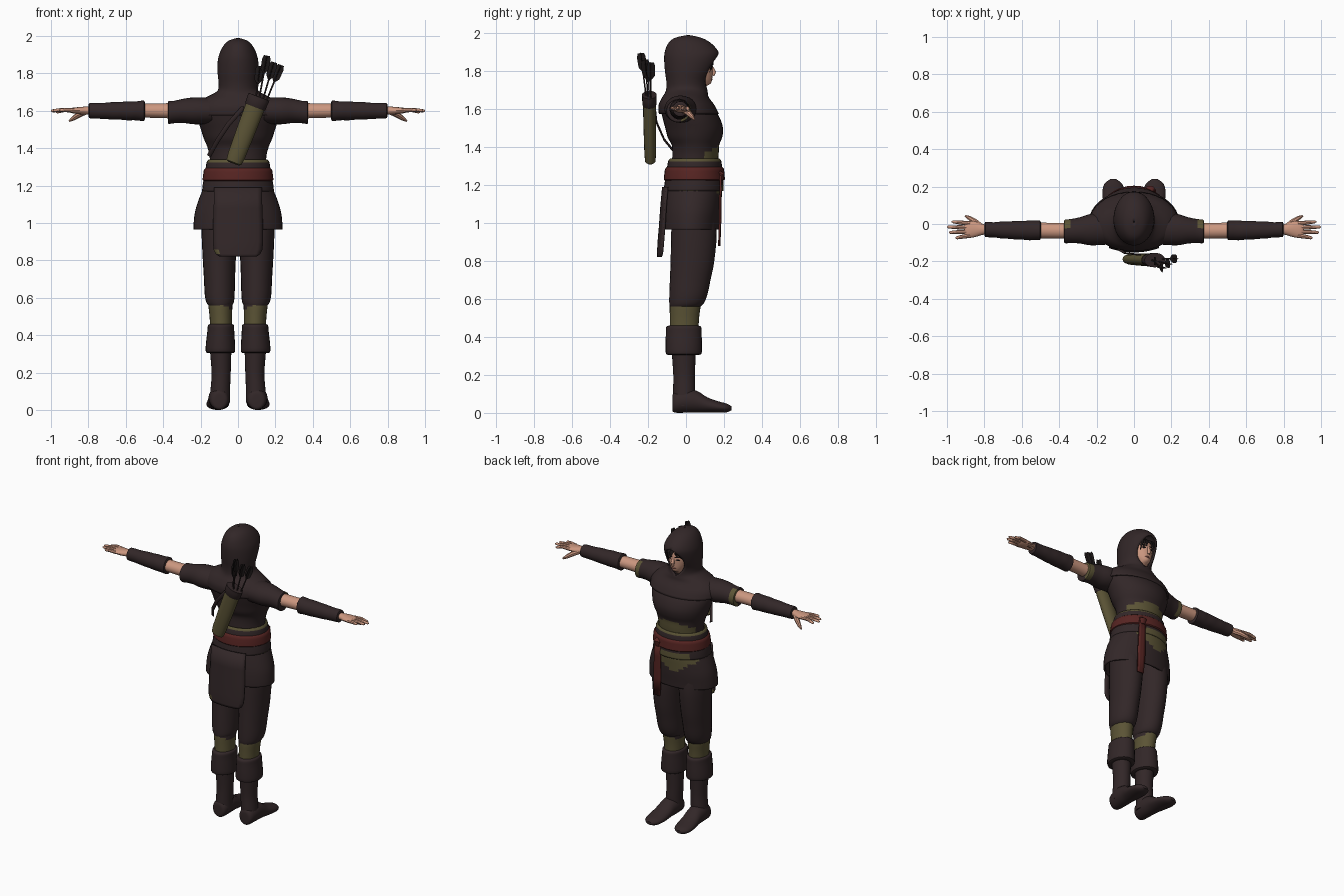
import bpy, bmesh, math
from mathutils import Vector

COLOURS = {
    "dark_cloth": (0.032, 0.020, 0.021),
    "olive_cloth": (0.105, 0.088, 0.036),
    "red_sash": (0.095, 0.018, 0.016),
    "skin": (0.60, 0.31, 0.215),
    "hair": (0.012, 0.009, 0.009),
    "lips": (0.36, 0.13, 0.10),
}
MATS = {}
for key, col in COLOURS.items():
    MATS[key] = bpy.data.materials.new(key)
    MATS[key].diffuse_color = (*col, 1)


def finish(name, bm, mats, rule=None, mirror=False, thick=0):
    bmesh.ops.remove_doubles(bm, verts=bm.verts, dist=1e-5)
    bmesh.ops.recalc_face_normals(bm, faces=bm.faces)
    if rule:
        for f in bm.faces:
            f.material_index = int(rule(f.calc_center_median()))
    me = bpy.data.meshes.new(name)
    bm.to_mesh(me)
    bm.free()
    for m in mats:
        me.materials.append(MATS[m])
    me.shade_smooth()
    me.set_sharp_from_angle(angle=math.radians(42))
    ob = bpy.data.objects.new(name, me)
    bpy.context.collection.objects.link(ob)
    if thick:
        sol = ob.modifiers.new("thickness", 'SOLIDIFY')
        sol.thickness, sol.offset = thick, -1
    if mirror:
        ob.modifiers.new("mirror", 'MIRROR')
    return ob


def smooth_rings(rings, sub):
    """Catmull-Rom interpolation between the given cross-sections."""
    out = []
    for i in range(len(rings) - 1):
        p0, p1 = rings[max(i - 1, 0)], rings[i]
        p2, p3 = rings[i + 1], rings[min(i + 2, len(rings) - 1)]
        for k in range(sub):
            t = k / sub
            out.append([0.5 * (2 * b + (c - a) * t + (2 * a - 5 * b + 4 * c - d) * t * t
                               + (3 * b - a - 3 * c + d) * t ** 3)
                        for a, b, c, d in zip(p0, p1, p2, p3)])
    out.append(list(rings[-1]))
    return out


def skin_rings(bm, loops, closed=True, cap=True):
    vs = [[bm.verts.new(p) for p in loop] for loop in loops]
    n = len(vs[0])
    for a, b in zip(vs, vs[1:]):
        for i in range(n if closed else n - 1):
            j = (i + 1) % n
            bm.faces.new((a[i], a[j], b[j], b[i]))
    if cap:
        bm.faces.new(vs[0])
        bm.faces.new(vs[-1])


def loft(name, axis, rings, mats, rule=None, mirror=False, thick=0, n=24, sub=3, gap=None):
    """Elliptical sections (t, centre a, centre b, radius a, radius b) along an axis."""
    loops = []
    for t, a, b, ra, rb in smooth_rings(rings, sub):
        g = gap(t, ra) if gap else 0
        loop = []
        for i in range(n + (1 if gap else 0)):
            w = math.pi / 2 + g + (2 * math.pi - 2 * g) * i / n
            u, v = a + ra * math.cos(w), b + rb * math.sin(w)
            loop.append({'z': (u, v, t), 'x': (t, u, v), 'y': (u, t, v)}[axis])
        loops.append(loop)
    bm = bmesh.new()
    skin_rings(bm, loops, closed=not gap, cap=not thick)
    return finish(name, bm, mats, rule, mirror, thick)


def tube(name, pts, radii, mat, su=1, sv=1, n=10, mirror=False):
    pts = [Vector(p) for p in pts]
    loops = []
    for i, (p, r) in enumerate(zip(pts, radii)):
        d = (pts[min(i + 1, len(pts) - 1)] - pts[max(i - 1, 0)]).normalized()
        u = d.cross(Vector((0, 1, 0))).normalized()
        v = d.cross(u)
        loops.append([p + u * r * su * math.cos(w) + v * r * sv * math.sin(w)
                      for w in (2 * math.pi * k / n for k in range(n))])
    bm = bmesh.new()
    skin_rings(bm, loops)
    return finish(name, bm, [mat], mirror=mirror)


def panel(name, rows, bend, mats, thick, rule=None, cols=10):
    """Hanging cloth: rows of (z, centre x, half width, y), bowed by bend."""
    loops = [[(cx + w * s, y + bend * (cx + w * s) ** 2, z)
              for s in (2 * i / cols - 1 for i in range(cols + 1))] for z, cx, w, y in rows]
    bm = bmesh.new()
    skin_rings(bm, loops, closed=False, cap=False)
    return finish(name, bm, mats, rule, thick=thick)


DARK, OLIVE = ["dark_cloth"], ["olive_cloth"]
BOTH = ["dark_cloth", "olive_cloth"]

# Torso with an olive under-layer showing at the front of the waist
loft("torso", 'z', [(1.30, 0, .045, .15, .12), (1.36, 0, .05, .152, .122), (1.41, 0, .05, .165, .125),
                    (1.45, 0, .047, .182, .143), (1.50, 0, .043, .198, .152), (1.56, 0, .025, .215, .15),
                    (1.62, 0, .0, .215, .135), (1.67, 0, -.005, .15, .11), (1.70, 0, .0, .08, .09)],
     BOTH, lambda c: c.y > .10 and c.z < 1.415 - .25 * abs(c.x), n=32)

# Jacket hem, skirt and belt
loft("jacket_hem", 'z', [(1.17, 0, .04, .192, .158), (1.21, 0, .042, .188, .155), (1.27, 0, .044, .176, .148),
                         (1.325, 0, .046, .168, .14), (1.34, 0, .046, .156, .13)], BOTH,
     lambda c: c.z > 1.328 or (c.y > .12 and c.z < 1.21 and -.14 < c.x < .08), thick=.012, n=32)
loft("skirt", 'z', [(.965, 0, .025, .238, .148), (1.0, 0, .026, .237, .15), (1.06, 0, .03, .23, .153),
                    (1.12, 0, .034, .212, .153), (1.17, 0, .038, .192, .152), (1.20, 0, .04, .18, .146)],
     BOTH, lambda c: c.z > 1.172 or (c.y > .1 and c.z > 1.07 + .6 * abs(c.x + .03)),
     thick=.012, n=40)
loft("belt", 'z', [(1.225, 0, .044, .180, .153), (1.23, 0, .044, .189, .161), (1.26, 0, .044, .186, .158),
                   (1.285, 0, .045, .182, .155), (1.295, 0, .045, .172, .146)], ["red_sash"], sub=2, n=32)
tube("belt_knot", [(.085, .165, 1.275), (.085, .19, 1.255), (.085, .185, 1.225)],
     [.015, .026, .016], "red_sash", sv=.6)
panel("sash_tail", [(1.25, .085, .022, .19), (1.15, .088, .025, .189), (1.0, .092, .027, .187),
                    (.88, .095, .022, .183)], -.3, ["red_sash"], .01, cols=3)
panel("rear_flap", [(1.19, 0, .128, -.126), (1.08, 0, .13, -.136), (.98, 0, .134, -.143), (.90, 0, .134, -.15),
                    (.86, 0, .131, -.152), (.835, 0, .12, -.152), (.82, 0, .098, -.152)], 1.3,
      BOTH, .012, lambda c: c.x < -.1 and c.z < .87)

# Hood and shoulder cowl, open around the face
def face_gap(z, r):
    if not 1.70 < z < 1.90:
        return 0
    t = (z - 1.70) / .20
    w = .068 * math.sin(math.pi * t ** 1.1) ** .6
    return math.asin(min(w / r, .8))

loft("hood", 'z', [(1.575, 0, .015, .238, .158), (1.62, 0, .003, .232, .148), (1.66, 0, -.003, .195, .124),
                   (1.685, 0, .002, .145, .113), (1.71, 0, .004, .108, .108), (1.75, 0, .006, .104, .11),
                   (1.80, 0, .016, .109, .127), (1.86, 0, .027, .109, .142), (1.90, 0, .03, .101, .142),
                   (1.945, 0, .02, .08, .115), (1.975, 0, .012, .05, .072), (1.99, 0, .012, .004, .006)],
     DARK, thick=.011, n=36, gap=face_gap)

# Head and face
loft("head", 'z', [(1.66, 0, .02, .045, .05), (1.71, 0, .03, .045, .06), (1.733, 0, .07, .036, .058),
                   (1.755, 0, .055, .055, .082), (1.79, 0, .05, .07, .09), (1.83, 0, .05, .076, .09),
                   (1.88, 0, .04, .07, .085), (1.92, 0, .03, .03, .04)], ["skin"])
tube("nose", [(0, .133, 1.828), (0, .147, 1.795), (0, .142, 1.776)], [.007, .012, .008], "skin")
loft("lips", 'x', [(-.02, .131, 1.757, .002, .001), (0, .135, 1.757, .006, .006),
                   (.02, .131, 1.757, .002, .001)], ["lips"], n=8)
loft("eye", 'x', [(.014, .136, 1.817, .002, .002), (.027, .133, 1.818, .005, .006),
                  (.042, .126, 1.817, .002, .002)], ["hair"], n=8, mirror=True)
loft("eyebrow", 'x', [(.010, .138, 1.833, .003, .003), (.03, .133, 1.838, .004, .004),
                      (.05, .119, 1.835, .002, .002)], ["hair"], n=8, mirror=True)
for i, (x, tip, z) in enumerate([(-.04, -.052, 1.83), (-.018, -.03, 1.84), (.005, .02, 1.825),
                                 (.025, .038, 1.805), (.042, .055, 1.79)]):
    tube(f"hair_lock_{i}", [(x, .115, 1.89), ((x + tip) / 2, .142, 1.86),
                            (tip, .145 - 7 * tip * tip, z)], [.014, .012, .001], "hair", sv=.5, n=6)

# Arms: sleeve, bare arm, wrapped bracer
loft("sleeve", 'x', [(.14, -.025, 1.6, .085, .07), (.23, -.03, 1.6, .084, .072), (.29, -.034, 1.6, .07, .065),
                     (.34, -.038, 1.594, .064, .06), (.372, -.04, 1.591, .062, .06),
                     (.374, -.04, 1.591, .04, .04)],
     BOTH, lambda c: c.x > .335 and c.y > -.03, mirror=True)
loft("upper_arm", 'x', [(.33, -.036, 1.6, .043, .042), (.42, -.036, 1.601, .042, .039),
                        (.53, -.034, 1.602, .042, .038)], ["skin"], mirror=True)
loft("bracer", 'x', [(.498, -.034, 1.6, .04, .042), (.503, -.034, 1.6, .052, .055), (.53, -.034, 1.6, .052, .052),
                     (.56, -.034, 1.6, .053, .05), (.59, -.034, 1.6, .05, .051), (.63, -.033, 1.6, .05, .047),
                     (.67, -.033, 1.6, .046, .047), (.71, -.032, 1.6, .045, .043), (.75, -.031, 1.6, .04, .042),
                     (.795, -.03, 1.601, .04, .04), (.798, -.03, 1.601, .025, .024)],
     DARK, mirror=True, sub=2)

# Hands
loft("palm", 'x', [(.77, -.03, 1.602, .026, .021), (.81, -.029, 1.602, .029, .021),
                   (.85, -.028, 1.601, .042, .019), (.89, -.03, 1.602, .045, .014),
                   (.905, -.031, 1.602, .038, .008)], ["skin"], mirror=True, n=16)
for label, y0, y1, tip, z1 in [("index", .003, .012, .975, 1.594), ("middle", -.019, -.016, 1.0, 1.6),
                               ("ring", -.041, -.045, .99, 1.602), ("little", -.062, -.074, .955, 1.604)]:
    mid = (.88 + tip) / 2
    tube(label + "_finger", [(.875, y0, 1.602), (mid, (y0 + y1) / 2, 1.605), (tip - .008, y1, z1), (tip, y1, z1)],
         [.012, .011, .008, .003], "skin", n=8, mirror=True)
tube("thumb", [(.815, -.015, 1.596), (.85, .012, 1.58), (.88, .032, 1.56), (.902, .043, 1.545)],
     [.016, .016, .012, .005], "skin", n=8, mirror=True)

# Legs: trousers, knee wraps, boots
loft("trouser", 'z', [(.555, .095, -.008, .058, .076), (.575, .096, .002, .073, .09), (.62, .098, .012, .08, .1),
                      (.70, .099, .022, .083, .107), (.80, .1, .034, .088, .115), (.95, .1, .042, .095, .12),
                      (1.08, .1, .04, .095, .11)], DARK, mirror=True)
loft("knee_wrap", 'z', [(.43, .09, -.01, .058, .075), (.50, .092, -.008, .06, .077),
                        (.555, .094, -.005, .064, .081), (.59, .094, -.003, .065, .08)],
     BOTH, lambda c: c.x > .08 or c.z < .56 - .4 * (.08 - c.x), mirror=True)
loft("boot_cuff", 'z', [(.305, .093, -.012, .055, .062), (.31, .094, -.012, .077, .092), (.35, .094, -.012, .078, .096),
                        (.42, .092, -.012, .072, .094), (.452, .091, -.012, .07, .092), (.46, .091, -.012, .06, .078)],
     DARK, mirror=True)
loft("boot_shaft", 'z', [(.04, .097, -.012, .055, .056), (.12, .094, -.01, .052, .058), (.20, .09, -.01, .051, .057),
                         (.33, .093, -.012, .058, .064)], DARK, mirror=True)
loft("boot_foot", 'y', [(-.072, .1, .05, .02, .03), (-.062, .1, .055, .046, .053), (0, .1, .064, .057, .063),
                        (.06, .102, .058, .056, .057), (.11, .105, .042, .059, .041), (.17, .109, .031, .06, .03),
                        (.215, .111, .026, .047, .023), (.24, .111, .024, .016, .01)], DARK, mirror=True)

# Quiver, strap and arrows
low, top = Vector((-.022, -.188, 1.325)), Vector((.108, -.193, 1.665))
tube("quiver", [low.lerp(top, t) for t in (-.02, 0, .1, .5, .9)], [.028, .042, .047, .051, .053],
     "olive_cloth", sv=.65, n=16)
tube("quiver_rim", [low.lerp(top, t) for t in (.86, .88, .98, 1.03, 1.03)], [.05, .057, .059, .06, .048],
     "dark_cloth", sv=.65, n=16)
tube("quiver_strap", [(.03, -.165, 1.62), (-.05, -.155, 1.53), (-.11, -.115, 1.44), (-.155, -.05, 1.36)],
     [.012] * 4, "dark_cloth", sv=.4, n=8)
for i, (x, y, z) in enumerate([(.155, -.238, 1.895), (.23, -.185, 1.845), (.118, -.2, 1.84), (.192, -.215, 1.86)]):
    tip = Vector((x, y, z))
    base = top + Vector(((x - .17) * .4, (y + .205) * .3, -.06))
    tube(f"arrow_shaft_{i}", [base, tip], [.0045, .0045], "dark_cloth", n=6)
    length = (tip - base).length
    feather = [base.lerp(tip, 1 - d / length) for d in (.1, .075, .02, 0)]
    for label, su, sv in (("wide", 1, .1), ("deep", .1, 1)):
        tube(f"arrow_{label}_feather_{i}", feather, [.003, .021, .023, .016], "hair", su, sv, n=4)
